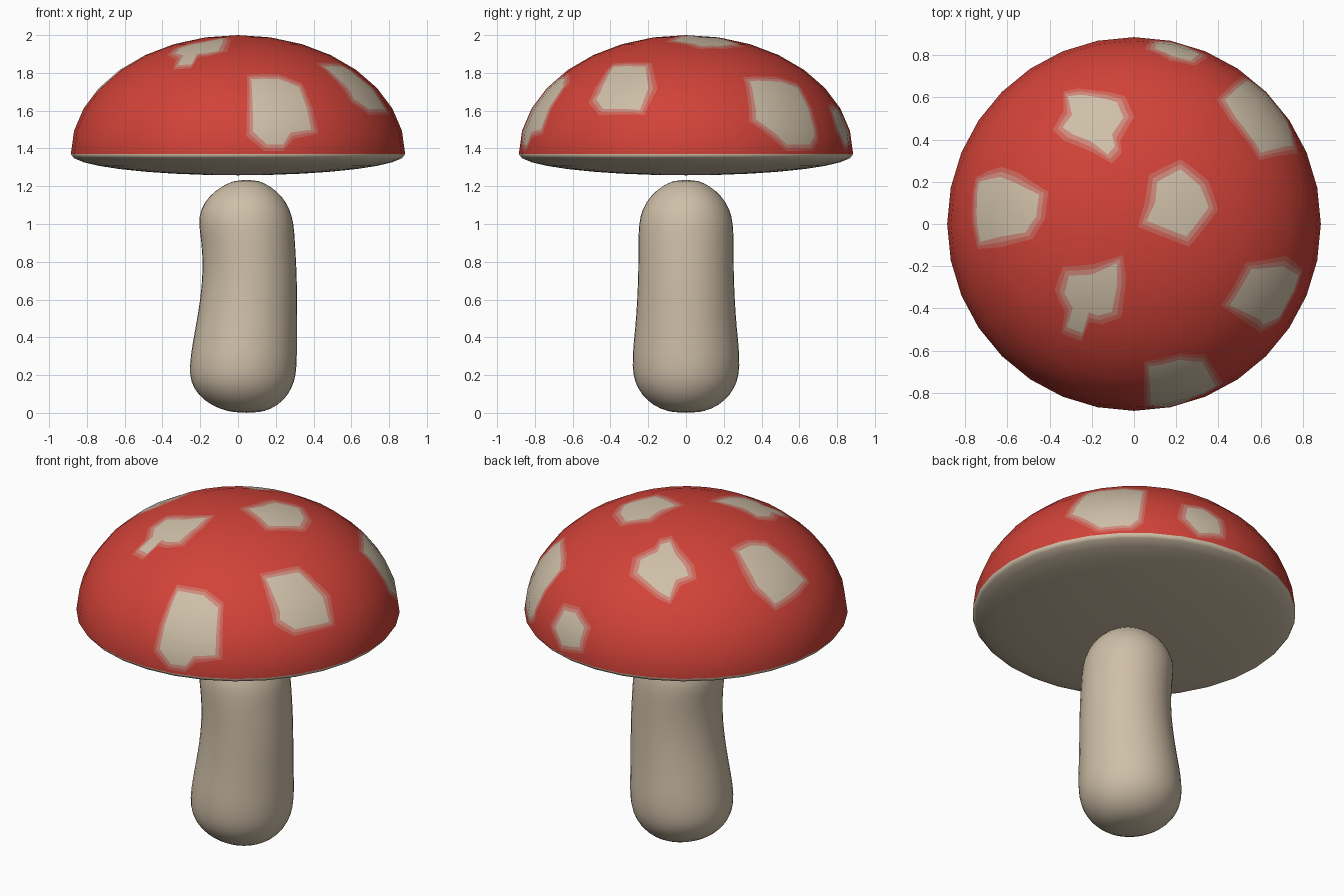
import bpy, bmesh, math
from mathutils import Vector

old = bpy.data.objects.get("Cube")
if old:
    bpy.data.objects.remove(old)

RIM_Z, RADIUS, DOME, BELLY = 1.37, 0.885, 0.63, 0.112


def material(name, rgb):
    m = bpy.data.materials.new(name)
    m.use_nodes = True
    m.diffuse_color = (*rgb, 1)
    m.node_tree.nodes["Principled BSDF"].inputs["Base Color"].default_value = (*rgb, 1)
    return m


cream = material("cream", (0.62, 0.52, 0.39))
red = material("cap red", (0.64, 0.055, 0.04))
rose = material("rose", (0.62, 0.13, 0.10))
pink = material("pale pink", (0.62, 0.25, 0.20))
CREAM, RED, ROSE, PINK = range(4)


def make_object(name, bm, mats):
    mesh = bpy.data.meshes.new(name)
    bm.to_mesh(mesh)
    bm.free()
    for m in mats:
        mesh.materials.append(m)
    for p in mesh.polygons:
        p.use_smooth = True
    ob = bpy.data.objects.new(name, mesh)
    bpy.context.collection.objects.link(ob)
    return ob


# Spot outlines, each given in the plane of the side it is seen from
SPOTS = [
    ("front", [(.07, 1.77), (.22, 1.77), (.325, 1.725), (.39, 1.5), (.28, 1.485),
               (.24, 1.42), (.155, 1.42), (.08, 1.49)]),
    ("side", [(-.385, 1.835), (-.215, 1.835), (-.2, 1.72), (-.245, 1.605),
              (-.44, 1.61), (-.48, 1.665), (-.455, 1.7)]),
    ("side", [(.34, 1.76), (.505, 1.755), (.59, 1.725), (.685, 1.465),
              (.66, 1.42), (.54, 1.42), (.375, 1.555)]),
    ("back", [(.1, 1.56), (.18, 1.61), (.27, 1.6), (.31, 1.5), (.24, 1.42), (.11, 1.45)]),
    ("top", [(-.74, .2), (-.635, .225), (-.575, .2), (-.45, .14), (-.465, .035),
             (-.515, -.04), (-.635, -.06), (-.73, -.085), (-.75, .05)]),
    ("top", [(-.315, .61), (-.25, .615), (-.08, .58), (-.05, .505), (-.105, .425),
             (-.09, .37), (-.125, .33), (-.2, .39), (-.29, .425), (-.34, .46), (-.295, .52)]),
    ("top", [(.11, .2), (.22, .26), (.315, .18), (.355, .08), (.25, -.06), (.06, .015), (.1, .1)]),
    ("top", [(-.31, -.245), (-.2, -.24), (-.08, -.185), (-.08, -.29), (-.105, -.42),
             (-.175, -.435), (-.215, -.42), (-.245, -.52), (-.32, -.49), (-.29, -.4), (-.33, -.33)]),
]


def on_sphere(side, u, v):
    """Lift an outline point onto the unit sphere."""
    u /= RADIUS
    v = v / RADIUS if side == "top" else (v - RIM_Z) / DOME
    w = math.sqrt(max(0, 1 - u * u - v * v))
    return Vector({"top": (u, v, w), "front": (u, -w, v),
                   "back": (u, w, v), "side": (w, u, v)}[side])


def inside(p, poly):
    hit = False
    for a, b in zip(poly, poly[1:] + poly[:1]):
        if (a.y > p.y) != (b.y > p.y) and p.x < a.x + (p.y - a.y) * (b.x - a.x) / (b.y - a.y):
            hit = not hit
    return hit


def cut_spot(bm, side, outline):
    """Cut three nested outlines into the dome and colour the bands."""
    pts = [on_sphere(side, u, v) for u, v in outline]
    c = sum(pts, Vector()).normalized()
    ex = c.orthogonal().normalized()
    ey = c.cross(ex)

    def flat(p):
        q = p / p.dot(c)
        return Vector((q.dot(ex), q.dot(ey)))

    def lift(q):
        return c + ex * q.x + ey * q.y

    base = [flat(p) for p in pts]
    reach = max(q.length for q in base) + 0.25

    def near():
        found = []
        for f in bm.faces:
            m = f.calc_center_median()
            if m.z > 0 and m.dot(c) > 0.2 and flat(m).length < reach:
                found.append(f)
        return found

    bands = [(ROSE, 0.06), (PINK, 0.031), (CREAM, 0)]
    polys = [(mat, [q + q.normalized() * grow for q in base]) for mat, grow in bands]
    for _, poly in polys:
        for a, b in zip(poly, poly[1:] + poly[:1]):
            faces = near()
            geom = faces + list({e for f in faces for e in f.edges}) \
                + list({v for f in faces for v in f.verts})
            bmesh.ops.bisect_plane(bm, geom=geom, dist=1e-5, plane_co=(0, 0, 0),
                                   plane_no=lift(a).cross(lift(b)).normalized())
    for f in near():
        m = flat(f.calc_center_median())
        for mat, poly in polys:
            if inside(m, poly):
                f.material_index = mat


# Cap: a sphere with a tall upper half and a shallow underside
bm = bmesh.new()
bmesh.ops.create_uvsphere(bm, u_segments=32, v_segments=16, radius=1)
for f in bm.faces:
    f.material_index = RED if f.calc_center_median().z > 0 else CREAM
for side, outline in SPOTS:
    cut_spot(bm, side, outline)
    bmesh.ops.dissolve_limit(bm, angle_limit=0.002, verts=bm.verts[:], edges=bm.edges[:],
                             delimit={'MATERIAL'})
normals = []
for v in bm.verts:
    h = DOME if v.co.z > 0 else BELLY
    normals.append(Vector((v.co.x / RADIUS, v.co.y / RADIUS, v.co.z / h)).normalized())
    v.co = (v.co.x * RADIUS, v.co.y * RADIUS, RIM_Z + v.co.z * h)
cap = make_object("cap", bm, [cream, red, rose, pink])
cap.data.normals_split_custom_set_from_vertices(normals)

# Stem: elliptical rings (height, centre x, half width, half depth)
RINGS = [(0, .045, .06, .06), (.02, .04, .14, .14), (.065, .03, .215, .21), (.13, .025, .265, .262),
         (.2, .025, .287, .285), (.3, .03, .287, .29), (.45, .043, .272, .272),
         (.6, .057, .26, .262), (.75, .063, .252, .256), (.9, .055, .25, .256),
         (1, .043, .257, .254), (1.08, .038, .24, .236), (1.15, .04, .195, .19),
         (1.2, .043, .13, .13), (1.235, .045, .06, .06)]
SIDES = 20
bm = bmesh.new()
rings = []
for z, cx, rx, ry in RINGS:
    turns = [math.tau * i / SIDES for i in range(SIDES)]
    rings.append([bm.verts.new((cx + rx * math.cos(t), ry * math.sin(t), z)) for t in turns])
for low, high in zip(rings, rings[1:]):
    for i in range(SIDES):
        j = (i + 1) % SIDES
        bm.faces.new((low[i], low[j], high[j], high[i]))
bm.faces.new(rings[0][::-1])
bm.faces.new(rings[-1])
stem = make_object("stem", bm, [cream])
smooth = stem.modifiers.new("smooth", 'SUBSURF')
smooth.levels = smooth.render_levels = 1
